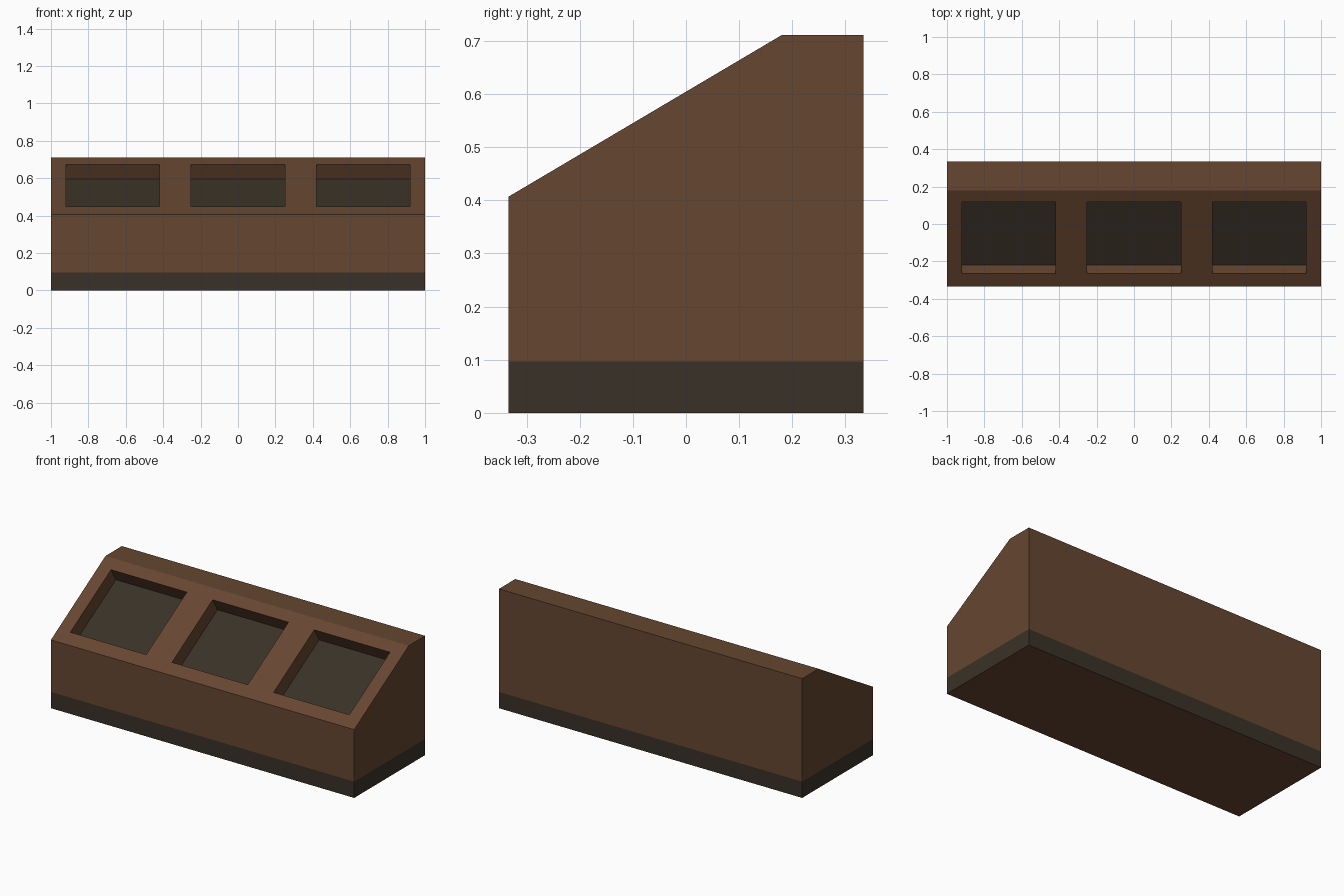
import bpy, bmesh
from mathutils import Vector

cube = bpy.data.objects.get("Cube")
if cube:
    bpy.data.objects.remove(cube, do_unlink=True)


def make_material(name, color):
    mat = bpy.data.materials.new(name)
    mat.use_nodes = True
    mat.diffuse_color = (*color, 1)
    bsdf = next(n for n in mat.node_tree.nodes if n.type == 'BSDF_PRINCIPLED')
    bsdf.inputs["Base Color"].default_value = (*color, 1)
    return mat


BROWN, DARK = 0, 1
materials = [make_material("brown_wood", (0.133, 0.061, 0.030)),
             make_material("dark_lining", (0.042, 0.031, 0.020))]

PLINTH = 0.097          # height of the dark band
DEPTH = 0.09            # depth of the trays
HALF_W = 0.25           # half width of a tray
CENTRES = (-0.67, 0, 0.67)
LOW_Y, HIGH_Y = -0.265, 0.118

# Side profile (y, z) extruded along x
profile = [(-0.334, 0), (0.334, 0), (0.334, 0.711), (0.18, 0.711), (-0.334, 0.407)]
bm = bmesh.new()
side = bm.faces.new([bm.verts.new((-1, y, z)) for y, z in profile])
ext = bmesh.ops.extrude_face_region(bm, geom=[side], use_keep_orig=True)
bmesh.ops.translate(bm, vec=(2, 0, 0),
                    verts=[v for v in ext["geom"] if isinstance(v, bmesh.types.BMVert)])
bmesh.ops.recalc_face_normals(bm, faces=bm.faces)

# Plinth band: cut all round, darken the upright faces below the cut
bmesh.ops.bisect_plane(bm, geom=bm.verts[:] + bm.edges[:] + bm.faces[:],
                       plane_co=(0, 0, PLINTH), plane_no=(0, 0, 1))
for f in bm.faces:
    upright = abs(f.normal.z) < 0.1
    f.material_index = DARK if upright and f.calc_center_median().z < PLINTH else BROWN


def sloped_faces():
    bm.normal_update()
    return [f for f in bm.faces if f.normal.z > 0.1 and f.normal.y < -0.1]


def cut_slope(co, no):
    faces = sloped_faces()
    edges = {e for f in faces for e in f.edges}
    verts = {v for f in faces for v in f.verts}
    bmesh.ops.bisect_plane(bm, geom=[*verts, *edges, *faces], plane_co=co, plane_no=no)


# Tray outlines on the sloping top
for c in CENTRES:
    for s in (-1, 1):
        cut_slope(Vector((c + s * HALF_W, 0, 0)), Vector((1, 0, 0)))
for y in (LOW_Y, HIGH_Y):
    cut_slope(Vector((0, y, 0)), Vector((0, 1, 0)))

# Sink the trays and line their floors
trays = []
for f in sloped_faces():
    p = f.calc_center_median()
    if LOW_Y < p.y < HIGH_Y and any(abs(p.x - c) < HALF_W for c in CENTRES):
        trays.append(f)
bmesh.ops.inset_individual(bm, faces=trays, thickness=0, depth=-DEPTH)
for f in trays:
    f.material_index = DARK

mesh = bpy.data.meshes.new("display_bin")
bm.to_mesh(mesh)
bm.free()
for m in materials:
    mesh.materials.append(m)
bpy.context.collection.objects.link(bpy.data.objects.new("display_bin", mesh))
